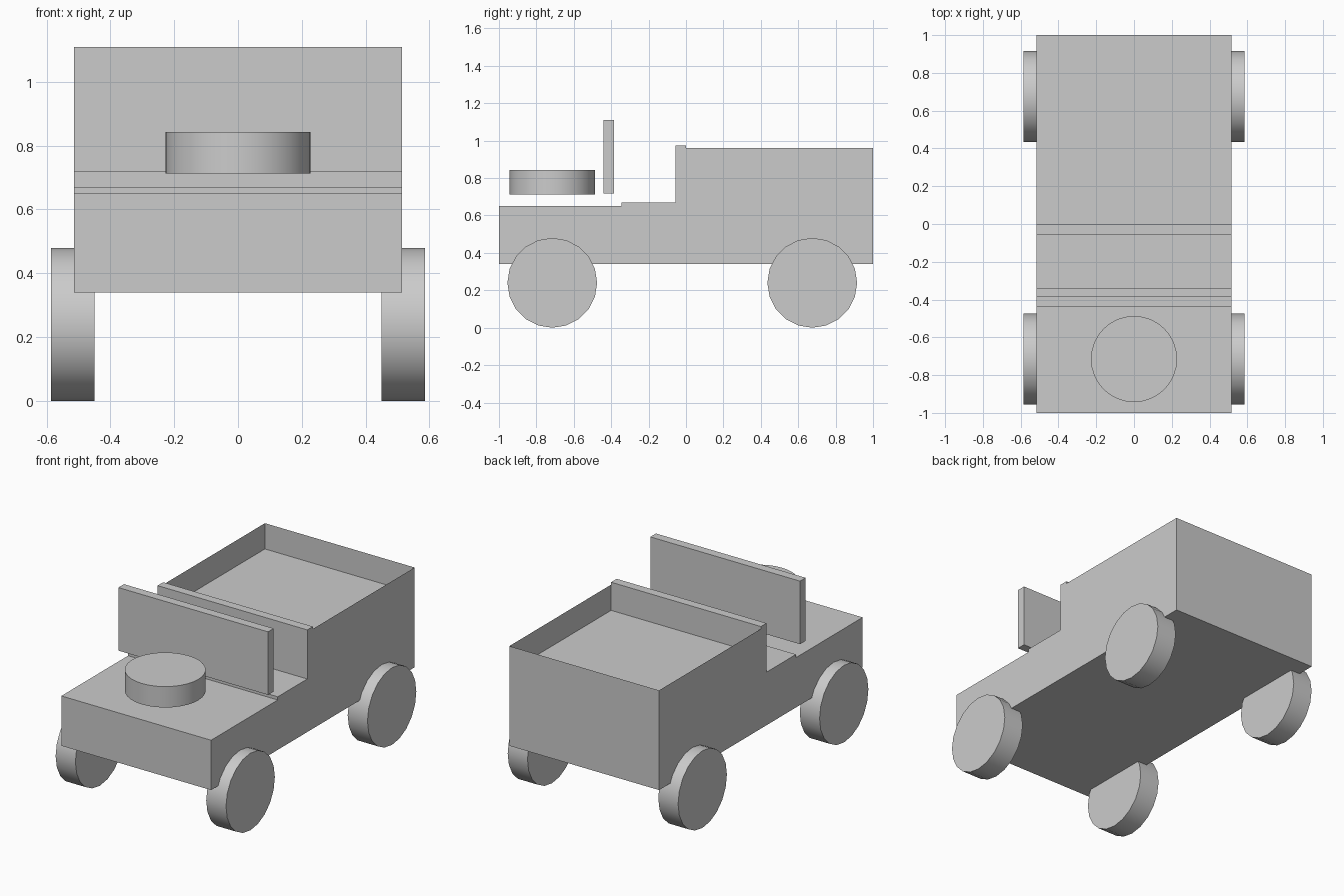
import bpy, bmesh, math
from mathutils import Matrix

if "Cube" in bpy.data.objects:
    bpy.data.objects.remove(bpy.data.objects["Cube"])

HALF_W = 0.515


def finish(name, bm, smooth=False, normals=True):
    if normals:
        bmesh.ops.recalc_face_normals(bm, faces=bm.faces[:])
    mesh = bpy.data.meshes.new(name)
    bm.to_mesh(mesh)
    bm.free()
    obj = bpy.data.objects.new(name, mesh)
    bpy.context.collection.objects.link(obj)
    if smooth:
        bpy.ops.object.select_all(action='DESELECT')
        obj.select_set(True)
        bpy.context.view_layer.objects.active = obj
        bpy.ops.object.shade_smooth_by_angle(angle=math.radians(35))
    return obj


def extrude_profile(name, points, half_width):
    """Extrude a side outline (y, z) across x."""
    bm = bmesh.new()
    face = bm.faces.new([bm.verts.new((-half_width, y, z)) for y, z in points])
    out = bmesh.ops.extrude_face_region(bm, geom=[face])
    verts = [v for v in out['geom'] if isinstance(v, bmesh.types.BMVert)]
    bmesh.ops.translate(bm, verts=verts, vec=(2 * half_width, 0, 0))
    return finish(name, bm)


def disc(name, center, radius, depth, sides, axis='Z'):
    bm = bmesh.new()
    rot = Matrix.Rotation(math.pi / 2, 4, 'Y') if axis == 'X' else Matrix()
    bmesh.ops.create_cone(bm, cap_ends=True, segments=sides, radius1=radius,
                          radius2=radius, depth=depth,
                          matrix=Matrix.Translation(center) @ rot)
    return finish(name, bm, smooth=True)


# Body: hood, seat step, bulkhead and bed floor in one side outline
extrude_profile("body", [
    (-1, 0.34), (1, 0.34), (1, 0.80), (0, 0.80), (0, 0.975),
    (-0.055, 0.975), (-0.055, 0.67), (-0.345, 0.67),
    (-0.345, 0.65), (-1, 0.65)], HALF_W)

# Cargo bed walls: thin sheet around the sides and tailgate
bm = bmesh.new()
path = [(HALF_W, 0), (HALF_W, 1), (-HALF_W, 1), (-HALF_W, 0)]
low = [bm.verts.new((x, y, 0.80)) for x, y in path]
high = [bm.verts.new((x, y, 0.96)) for x, y in path]
for i in range(3):
    bm.faces.new((low[i], low[i + 1], high[i + 1], high[i]))
finish("bed_walls", bm, normals=False)

# Windshield panel
extrude_profile("windshield", [
    (-0.44, 0.718), (-0.385, 0.718), (-0.385, 1.11), (-0.44, 1.11)], HALF_W)

# Spare wheel above the hood
disc("spare_wheel", (0, -0.715, 0.778), 0.228, 0.13, 32)

# Road wheels
for end, y in (("front", -0.715), ("rear", 0.675)):
    for side, sx in (("left", -1), ("right", 1)):
        disc(f"{end}_{side}_wheel", (sx * 0.518, y, 0.24), 0.24, 0.136, 20, 'X')
